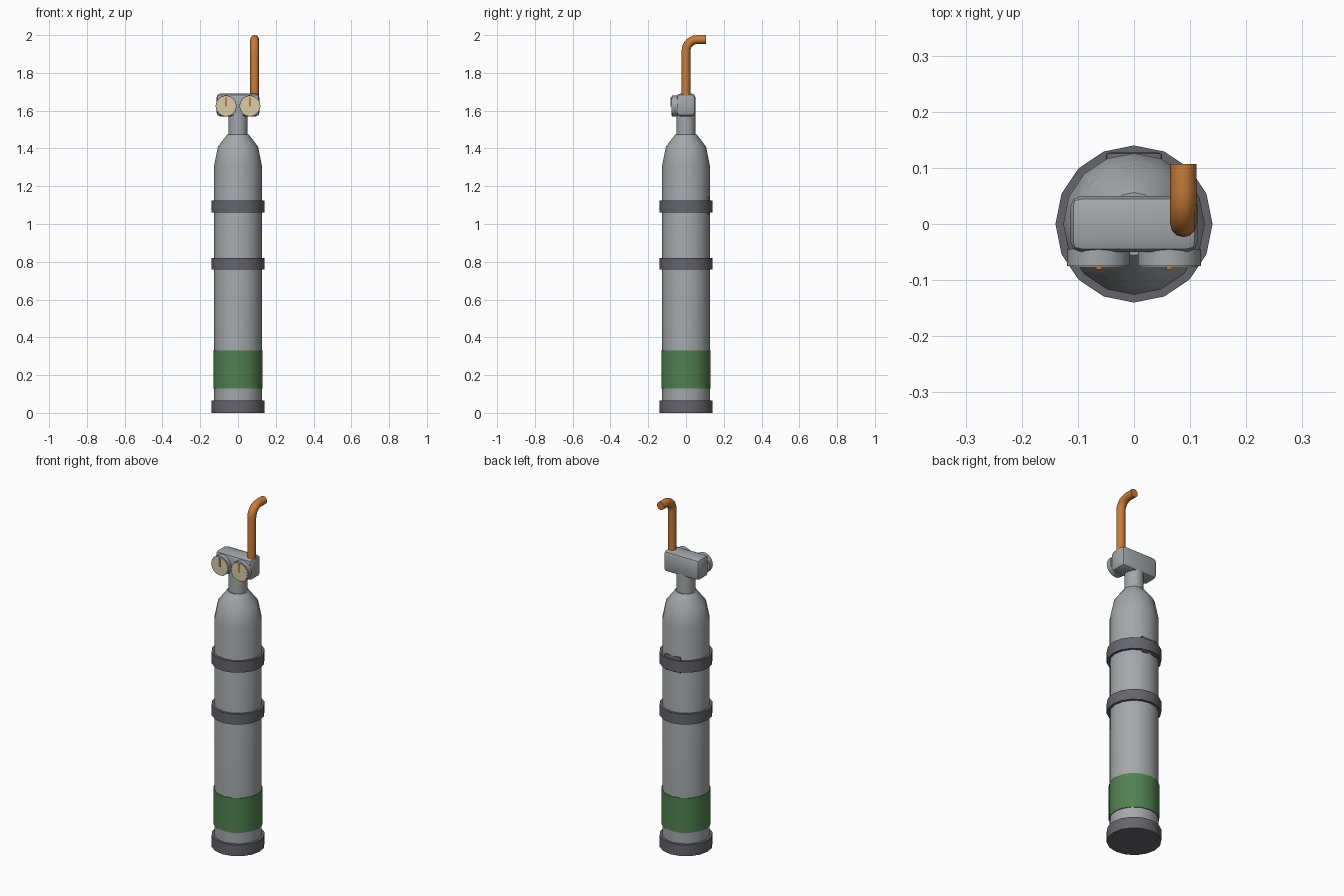
import bpy, bmesh, math
from mathutils import Vector, Matrix

cube = bpy.data.objects.get("Cube")
if cube:
    bpy.data.objects.remove(cube, do_unlink=True)


def material(name, r, g, b):
    m = bpy.data.materials.new(name)
    m.use_nodes = True
    m.diffuse_color = (r, g, b, 1)
    m.node_tree.nodes["Principled BSDF"].inputs["Base Color"].default_value = (r, g, b, 1)
    return m


STEEL = material("steel grey", 0.37, 0.39, 0.40)
DARK = material("dark grey", 0.13, 0.13, 0.15)
GREEN = material("green", 0.08, 0.22, 0.08)
COPPER = material("copper orange", 0.58, 0.20, 0.04)
CREAM = material("cream", 0.70, 0.60, 0.40)


def finish(name, bm, mat, angle=35):
    bmesh.ops.recalc_face_normals(bm, faces=bm.faces)
    mesh = bpy.data.meshes.new(name)
    bm.to_mesh(mesh)
    bm.free()
    mesh.materials.append(mat)
    ob = bpy.data.objects.new(name, mesh)
    bpy.context.collection.objects.link(ob)
    bpy.ops.object.select_all(action="DESELECT")
    ob.select_set(True)
    bpy.context.view_layer.objects.active = ob
    bpy.ops.object.shade_smooth_by_angle(angle=math.radians(angle))
    return ob


def skin(bm, rings):
    """Bridge equal rings of points and cap both ends."""
    rows = [[bm.verts.new(p) for p in ring] for ring in rings]
    n = len(rows[0])
    for a, b in zip(rows, rows[1:]):
        for i in range(n):
            bm.faces.new((a[i], a[(i + 1) % n], b[(i + 1) % n], b[i]))
    bm.faces.new(rows[0])
    bm.faces.new(rows[-1])


def lathe(name, profile, mat, sides=16, matrix=Matrix(), angle=35):
    """Revolve (radius, height) points around z, then place."""
    turns = [math.tau * i / sides for i in range(sides)]
    bm = bmesh.new()
    skin(bm, [[matrix @ Vector((r * math.cos(t), r * math.sin(t), z)) for t in turns]
              for r, z in profile])
    return finish(name, bm, mat, angle)


def box(name, low, high, mat, bevel=0):
    low, high = Vector(low), Vector(high)
    bm = bmesh.new()
    bmesh.ops.create_cube(bm, size=1)
    for v in bm.verts:
        v.co = (low + high) / 2 + v.co * (high - low)
    if bevel:
        bmesh.ops.bevel(bm, geom=bm.edges[:], offset=bevel, segments=2,
                        profile=0.5, affect="EDGES")
    return finish(name, bm, mat)


# Cylinder, neck and painted band
lathe("tank_body", [(0.126, 0.03), (0.126, 1.31), (0.106, 1.41), (0.056, 1.475)], STEEL)
lathe("neck", [(0.05, 1.46), (0.05, 1.6)], STEEL)
lathe("green_band", [(0.13, 0.13), (0.13, 0.33)], GREEN)

# Base boot and straps
for name, low, high in (("base_boot", 0, 0.065),
                        ("lower_strap", 0.76, 0.82),
                        ("upper_strap", 1.06, 1.125)):
    lathe(name, [(0.14, low), (0.14, high)], DARK)

# Back clip tucked behind the upper strap
box("back_clip", (-0.05, 0.1, 1.05), (0.05, 0.127, 1.143), DARK, 0.006)

# Valve block
box("valve_block", (-0.114, -0.05, 1.57), (0.114, 0.05, 1.69), STEEL, 0.02)

# Pair of pressure gauges facing the front
for side, x in (("right", -0.063), ("left", 0.063)):
    place = Matrix.Translation((x, -0.045, 1.625)) @ Matrix.Rotation(math.pi / 2, 4, "X")
    lathe(side + "_gauge_case", [(0.056, 0), (0.056, 0.03)], STEEL, 16, place)
    lathe(side + "_gauge_dial", [(0.051, 0.028), (0.051, 0.032)], CREAM, 16, place)
    box(side + "_gauge_needle", (x - 0.005, -0.081, 1.622), (x + 0.005, -0.076, 1.67), COPPER)

# Outlet pipe rising from the block and bending backward
PIPE_X, PIPE_R, BEND, TOP = 0.088, 0.0235, 0.06, 1.9765
path = [(0, 1.67, 0)]
for i in range(7):
    a = math.pi / 2 * i / 6
    path.append((BEND * (1 - math.cos(a)), TOP - BEND + BEND * math.sin(a), a))
path.append((0.107, TOP, math.pi / 2))
rings = []
for y, z, a in path:
    ring = []
    for k in range(12):
        t = math.tau * k / 12
        across = PIPE_R * math.sin(t)
        ring.append((PIPE_X + PIPE_R * math.cos(t),
                     y + across * math.cos(a), z - across * math.sin(a)))
    rings.append(ring)
bm = bmesh.new()
skin(bm, rings)
finish("outlet_pipe", bm, COPPER)
